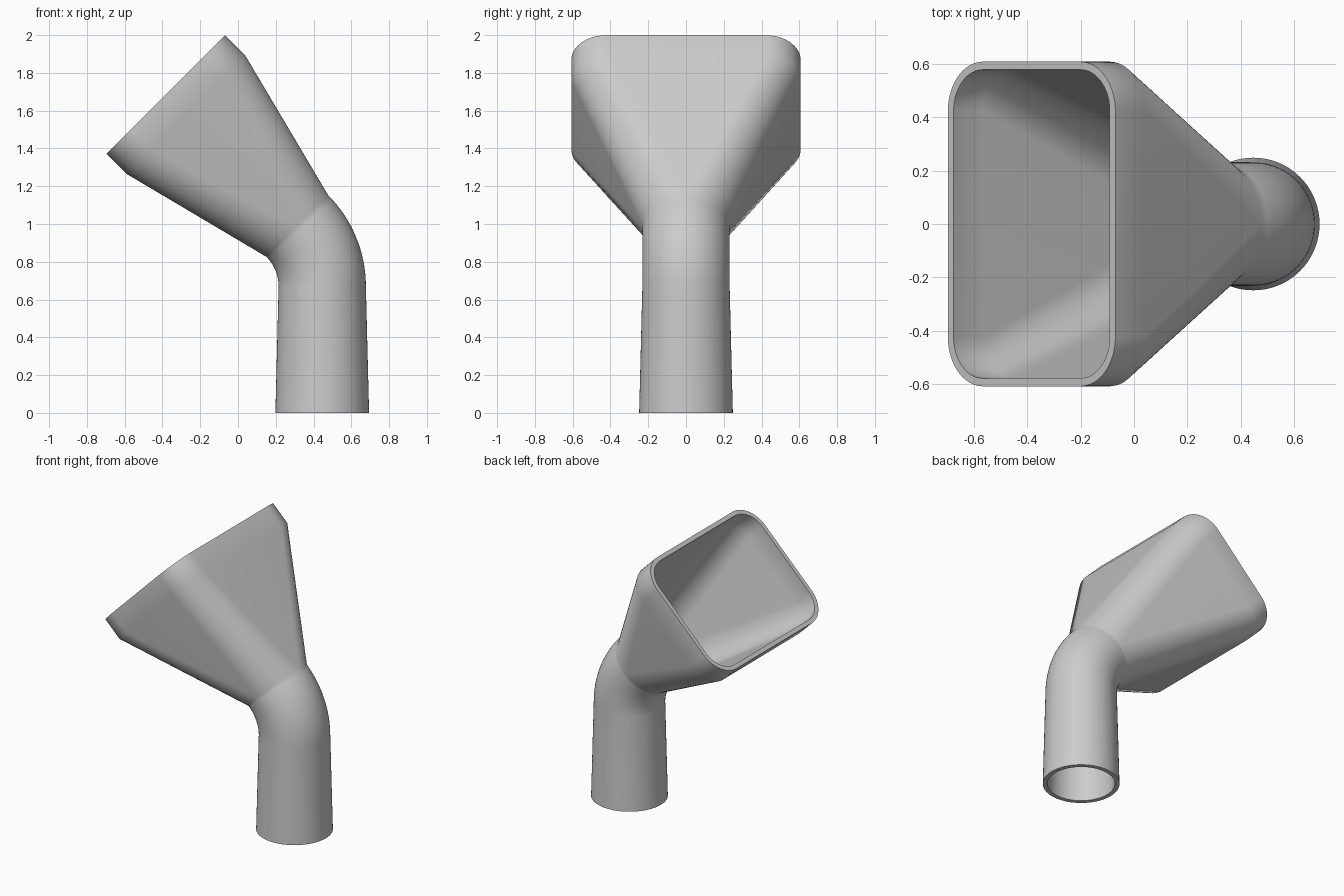
import bpy
import bmesh
import math
from mathutils import Vector

cube = bpy.data.objects.get("Cube")
if cube:
    bpy.data.objects.remove(cube)

WALL = 0.03        # shell thickness
ARC = 18           # segments in each quarter corner
BASE_X = 0.446     # pipe axis
BEND_Z = 0.67      # where the elbow starts
BEND_R = 0.452     # elbow centreline radius
TILT = math.radians(45)
NECK_R = 0.231

grey = bpy.data.materials.new("plain_grey")
grey.use_nodes = True
colour = (0.6, 0.6, 0.6, 1)
grey.diffuse_color = colour
grey.node_tree.nodes["Principled BSDF"].inputs["Base Color"].default_value = colour


def elbow_point(angle):
    """Centreline of the elbow, tilting towards -x."""
    return Vector((BASE_X - BEND_R * (1 - math.cos(angle)), 0,
                   BEND_Z + BEND_R * math.sin(angle)))


def section(centre, angle, a, b, r, inset):
    """Rounded rectangle ring across the axis; a circle when a = b = r."""
    across = Vector((math.cos(angle), 0, math.sin(angle)))
    a, b, r = a - inset, b - inset, r - inset
    points = []
    for quarter, (sx, sy) in enumerate(((1, 1), (-1, 1), (-1, -1), (1, -1))):
        for i in range(ARC + 1):
            t = (quarter + i / ARC) * math.pi / 2
            u = sx * (a - r) + r * math.cos(t)
            v = sy * (b - r) + r * math.sin(t)
            points.append(centre + across * u + Vector((0, v, 0)))
    return points


# Sections along the axis: centre, tilt, half sizes, corner radius
sections = [(Vector((BASE_X, 0, 0)), 0, 0.248, 0.248, 0.248)]
STEPS = 16
for i in range(STEPS + 1):
    angle = TILT * i / STEPS
    sections.append((elbow_point(angle), angle, NECK_R, NECK_R, NECK_R))
axis = Vector((-math.sin(TILT), 0, math.cos(TILT)))
neck = elbow_point(TILT)
for distance in (0.83, 0.985):
    sections.append((neck + axis * distance, TILT, 0.443, 0.607, 0.185))


def build_shell(name, parts):
    """Loft outer and inner skins, then close both end rims."""
    bm = bmesh.new()
    rings = [[bm.verts.new(p) for p in section(*s, 0)] for s in parts]
    rings += [[bm.verts.new(p) for p in section(*s, WALL)] for s in reversed(parts)]
    count = len(rings[0])
    for k, ring in enumerate(rings):
        following = rings[(k + 1) % len(rings)]
        for i in range(count):
            j = (i + 1) % count
            bm.faces.new((ring[i], ring[j], following[j], following[i]))
    bmesh.ops.remove_doubles(bm, verts=bm.verts, dist=0.0005)
    bmesh.ops.recalc_face_normals(bm, faces=bm.faces)
    mesh = bpy.data.meshes.new(name)
    bm.to_mesh(mesh)
    bm.free()
    mesh.materials.append(grey)
    obj = bpy.data.objects.new(name, mesh)
    bpy.context.collection.objects.link(obj)
    bpy.ops.object.select_all(action='DESELECT')
    obj.select_set(True)
    bpy.context.view_layer.objects.active = obj
    bpy.ops.object.shade_smooth_by_angle(angle=math.radians(30))


# Pipe, elbow and flared mouth as one hollow shell
build_shell("funnel_pipe", sections)
